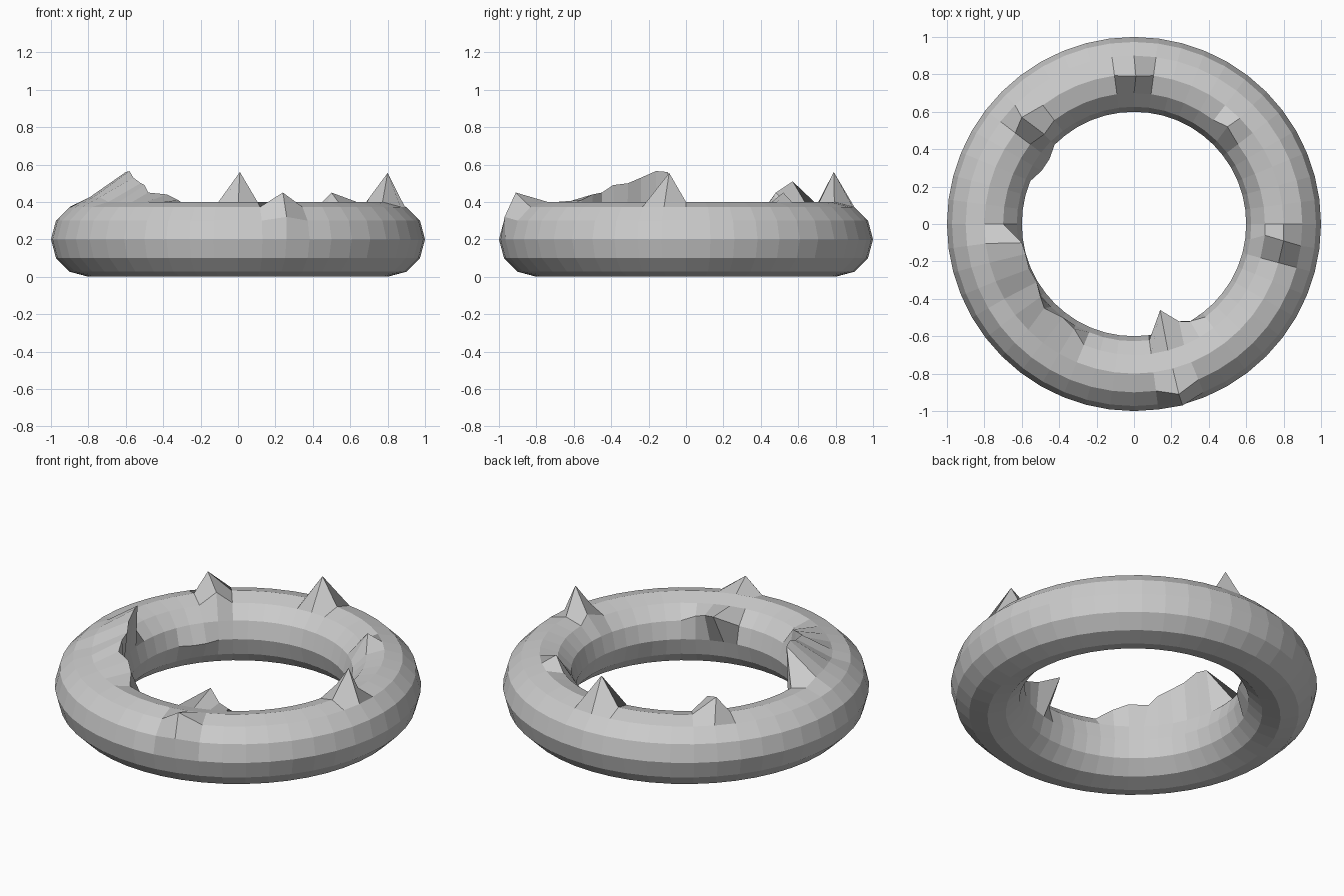
import bpy, bmesh
from math import cos, sin, radians

if "Cube" in bpy.data.objects:
    bpy.data.objects.remove(bpy.data.objects["Cube"])

SEG, RING = 48, 12
bm = bmesh.new()

# Low-poly ring
v = {}
for i in range(SEG):
    a = radians(i * 360 / SEG)
    for j in range(RING):
        b = radians(j * 360 / RING)
        r = 0.8 + 0.2 * cos(b)
        v[i, j] = bm.verts.new((r * cos(a), r * sin(a), 0.2 + 0.2 * sin(b)))
for i in range(SEG):
    for j in range(RING):
        k, l = (i + 1) % SEG, (j + 1) % RING
        bm.faces.new((v[i, j], v[k, j], v[k, l], v[i, l]))


def pull(i, j, *co):
    v[i, j].co = co


# Single peaks around the upper rim
pull(12, 3, 0.01, 0.79, 0.56)
pull(47, 3, 0.80, -0.09, 0.555)
pull(47, 4, 0.70, -0.06, 0.42)
pull(38, 2, 0.24, -0.91, 0.45)
pull(38, 1, 0.26, -0.97, 0.32)
pull(18, 3, -0.60, 0.57, 0.51)
pull(18, 4, -0.48, 0.48, 0.45)
pull(6, 4, 0.50, 0.52, 0.45)

# Lump pointing into the hole
pull(38, 5, 0.14, -0.46, 0.40)
pull(39, 5, 0.24, -0.52, 0.36)
pull(40, 5, 0.30, -0.52, 0.34)

# Long ridge on the left inner rim
ridge = [(-.60, -.10, .56), (-.58, -.16, .565), (-.56, -.24, .53),
         (-.52, -.31, .50), (-.50, -.39, .49), (-.48, -.45, .45),
         (-.38, -.50, .44), (-.32, -.56, .41)]
for n, p in enumerate(ridge):
    pull(25 + n, 4, *p)
for i in range(25, 28):
    v[i, 3].co.z += 0.025

# Slight swelling of the inner wall at the back left
for i in (19, 20):
    v[i, 6].co.x *= 0.95
    v[i, 6].co.y *= 0.95

bmesh.ops.recalc_face_normals(bm, faces=bm.faces)
mesh = bpy.data.meshes.new("spiky_ring")
bm.to_mesh(mesh)
bm.free()
ob = bpy.data.objects.new("spiky_ring", mesh)
bpy.context.collection.objects.link(ob)
